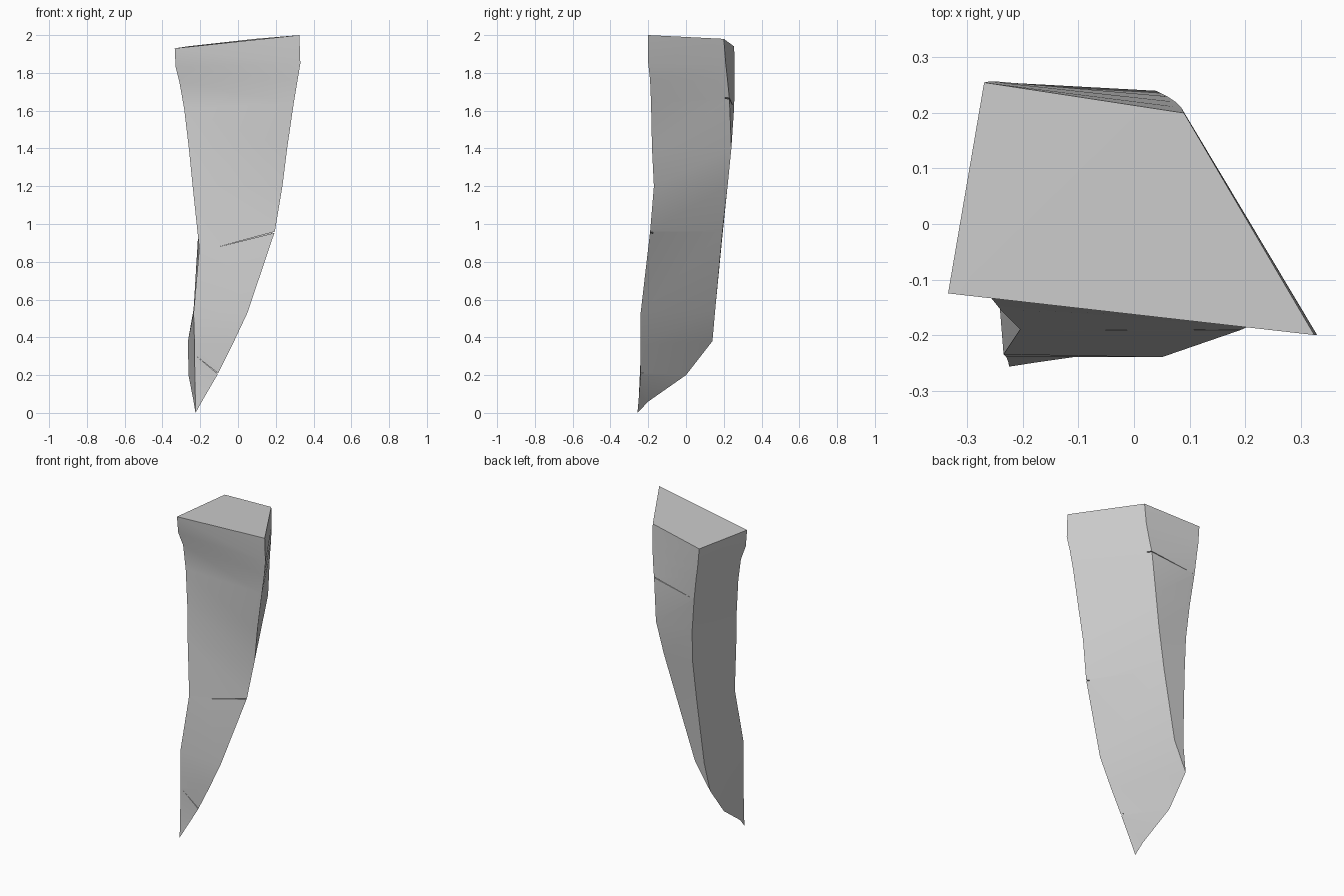
import bpy
import bmesh
from mathutils import Vector

default_cube = bpy.data.objects.get("Cube")
if default_cube:
    bpy.data.objects.remove(default_cube, do_unlink=True)


def flat_material(name, colour):
    material = bpy.data.materials.new(name)
    material.use_nodes = True
    material.diffuse_color = colour
    shader = material.node_tree.nodes["Principled BSDF"]
    shader.inputs["Base Color"].default_value = colour
    shader.inputs["Roughness"].default_value = 0.9
    return material


def mesh_object(name, bm, material):
    bmesh.ops.recalc_face_normals(bm, faces=bm.faces)
    mesh = bpy.data.meshes.new(name)
    bm.to_mesh(mesh)
    bm.free()
    mesh.materials.append(material)
    obj = bpy.data.objects.new(name, mesh)
    bpy.context.scene.collection.objects.link(obj)
    return obj


stone = flat_material("stone grey", (0.6, 0.6, 0.6, 1.0))

# Four long edges of the spike, each listed from the broad top to the tip
front_left_edge = [
    (-.335, -.125, 1.93), (-.33, -.12, 1.83), (-.31, -.1, 1.75), (-.285, -.11, 1.61),
    (-.26, -.13, 1.4), (-.24, -.155, 1.2), (-.205, -.19, .87), (-.235, -.235, .53),
    (-.23, -.24, .36), (-.23, -.24, .3), (-.226, -.25, .08)]
front_right_edge = [
    (.325, -.2, 2), (.33, -.2, 1.85), (.315, -.19, 1.76), (.295, -.185, 1.64),
    (.26, -.18, 1.4), (.235, -.17, 1.2), (.195, -.19, .96), (.05, -.24, .53),
    (-.03, -.24, .36), (-.11, -.24, .2), (-.18, -.25, .08)]
back_right_edge = [
    (.09, .2, 1.98), (.085, .21, 1.85), (.075, .22, 1.76), (.06, .23, 1.66),
    (.04, .24, 1.4), (0, .22, 1.2), (-.06, .193, .96), (-.17, .155, .55)]
back_left_edge = [
    (-.27, .255, 1.94), (-.26, .257, 1.82), (-.25, .257, 1.75), (-.235, .255, 1.62),
    (-.21, .24, 1.4), (-.2, .22, 1.2), (-.21, .195, .96), (-.235, .155, .55)]

# The two back edges run together into one keel that sweeps to the tip
keel = [(-.265, .14, .38), (-.262, .0, .2), (-.235, -.2, .06)]
tip_point = (-.225, -.257, 0)

# Skin the spike between its edges
bm = bmesh.new()
fl, fr, br, bl, low = [
    [bm.verts.new(point) for point in edge]
    for edge in (front_left_edge, front_right_edge, back_right_edge, back_left_edge, keel)]
tip = bm.verts.new(tip_point)
br += low
bl += low
bm.faces.new((fl[0], fr[0], br[0], bl[0]))


def skin(first, second):
    for upper in range(len(first) - 1):
        corners = (first[upper], first[upper + 1], second[upper + 1], second[upper])
        unique = list(dict.fromkeys(corners))
        if len(unique) > 2:
            bm.faces.new(unique)


for first, second in ((fl, fr), (fr, br), (br, bl), (bl, fl)):
    skin(first, second)
for first, second in ((fl, fr), (fr, br), (bl, fl)):
    bm.faces.new((first[-1], second[-1], tip))
bmesh.ops.triangulate(bm, faces=[face for face in bm.faces if len(face.verts) > 3])
rock_spike = mesh_object("rock_spike", bm, stone)


# Hairline cracks, cut by thin slivers that taper to one end
def crack(name, start, end, inward):
    start, end, inward = Vector(start), Vector(end), Vector(inward)
    lift = Vector((0, 0, .006))
    points = [start - inward, start + inward, start - inward + lift,
              start + inward + lift, end - inward, end + inward]
    sliver = bmesh.new()
    bmesh.ops.convex_hull(sliver, input=[sliver.verts.new(point) for point in points])
    cutter = mesh_object(name, sliver, stone)
    cutter.hide_render = True
    cutter.hide_viewport = True
    cutter.display_type = "WIRE"
    cut = rock_spike.modifiers.new(name, "BOOLEAN")
    cut.operation = "DIFFERENCE"
    cut.object = cutter


crack("back_crack", (.08, .23, 1.665), (-.23, .255, 1.615), (0, .025, 0))
crack("middle_crack", (.2, -.19, .955), (-.1, -.19, .88), (0, .015, 0))
crack("lower_crack", (-.1, -.24, .2), (-.22, -.24, .3), (0, .015, 0))

# Soft facets with crisp long edges
bpy.ops.object.select_all(action="DESELECT")
rock_spike.select_set(True)
bpy.context.view_layer.objects.active = rock_spike
bpy.ops.object.shade_smooth_by_angle(angle=.52)
